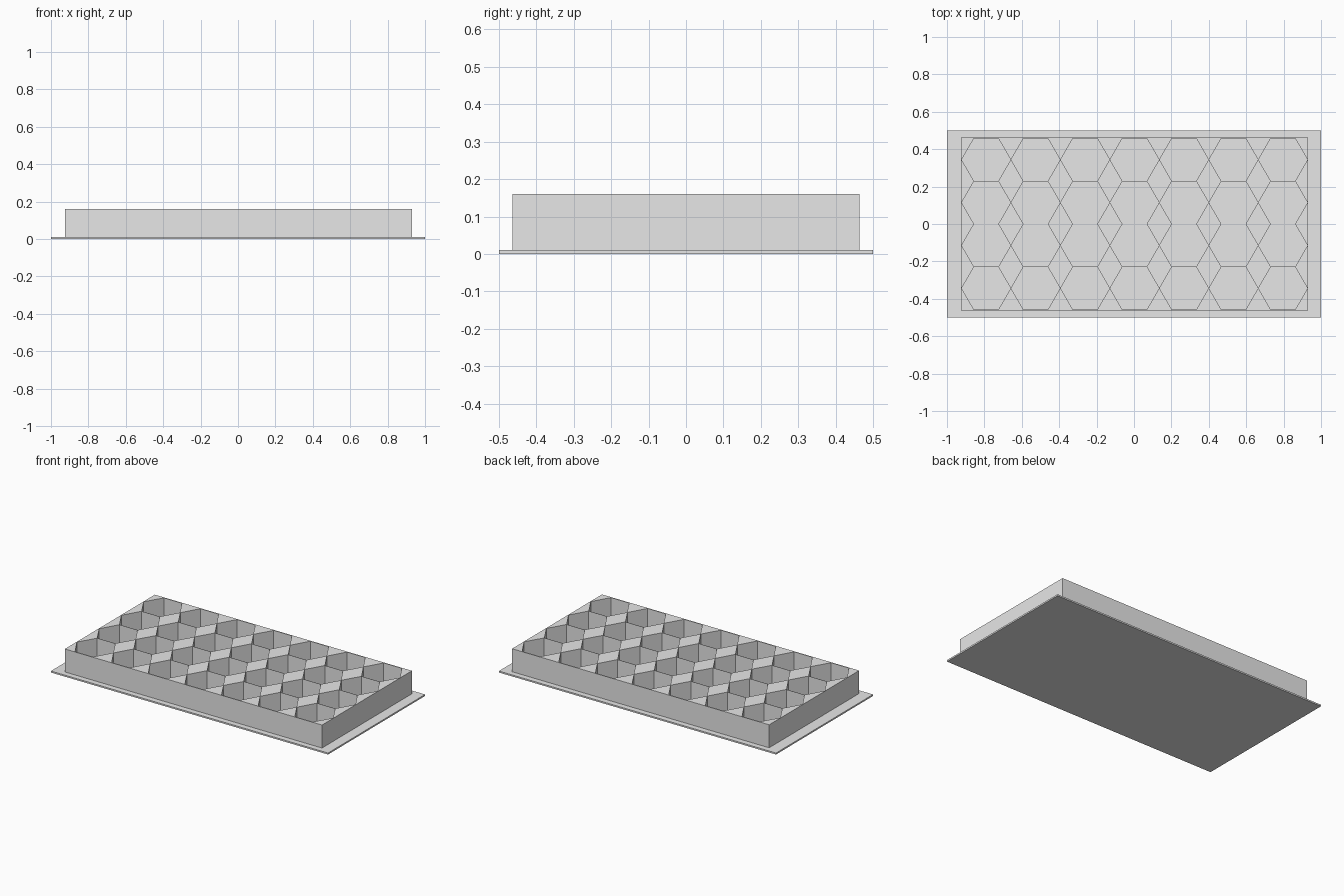
import bpy, bmesh
from math import pi
from mathutils import Matrix, Vector

default = bpy.data.objects.get("Cube")
if default:
    bpy.data.objects.remove(default, do_unlink=True)

COLS, ROWS = 7, 4
PITCH_X, PITCH_Y = 0.2645, 0.2292
CELL_RADIUS = 0.1312
OFFSET_X = 0.003
PLATE_TOP, BLOCK_TOP = 0.01, 0.16

grey = bpy.data.materials.new("light_grey")
grey.use_nodes = True
grey.diffuse_color = (0.8, 0.8, 0.8, 1)
grey.node_tree.nodes["Principled BSDF"].inputs["Base Color"].default_value = (0.8, 0.8, 0.8, 1)


def make_object(name, bm):
    mesh = bpy.data.meshes.new(name)
    bm.to_mesh(mesh)
    bm.free()
    mesh.materials.append(grey)
    obj = bpy.data.objects.new(name, mesh)
    bpy.context.collection.objects.link(obj)
    return obj


def box(name, width, depth, bottom, top, x=0):
    bm = bmesh.new()
    place = Matrix.Translation((x, 0, (bottom + top) / 2))
    size = Matrix.Diagonal((width, depth, top - bottom, 1))
    bmesh.ops.create_cube(bm, size=1, matrix=place @ size)
    return make_object(name, bm)


# Thin base plate, which is also the floor of every cell
box("base_plate", 2, 1, 0, PLATE_TOP)

# Solid block, sunk slightly into the plate
block = box("honeycomb_block", 1.856, 0.927, PLATE_TOP / 2, BLOCK_TOP, OFFSET_X)

# Grid of hexagonal prisms with corners pointing along x
bm = bmesh.new()
for col in range(COLS):
    for row in range(ROWS):
        centre = Vector((OFFSET_X + (col - (COLS - 1) / 2) * PITCH_X,
                         (row - (ROWS - 1) / 2) * PITCH_Y, 0.1))
        bmesh.ops.create_cone(bm, cap_ends=True, segments=6,
                              radius1=CELL_RADIUS, radius2=CELL_RADIUS, depth=0.4,
                              matrix=Matrix.Translation(centre) @ Matrix.Rotation(pi / 2, 4, "Z"))
cutter = make_object("cell_cutter", bm)
cutter.hide_render = True

# Cut the cells through the block, then drop the cutter
cut = block.modifiers.new("cells", "BOOLEAN")
cut.operation = "DIFFERENCE"
cut.solver = "EXACT"
cut.object = cutter
bpy.context.view_layer.update()
result = bpy.data.meshes.new_from_object(
    block.evaluated_get(bpy.context.evaluated_depsgraph_get()))
block.modifiers.clear()
block.data = result
bpy.data.objects.remove(cutter, do_unlink=True)
